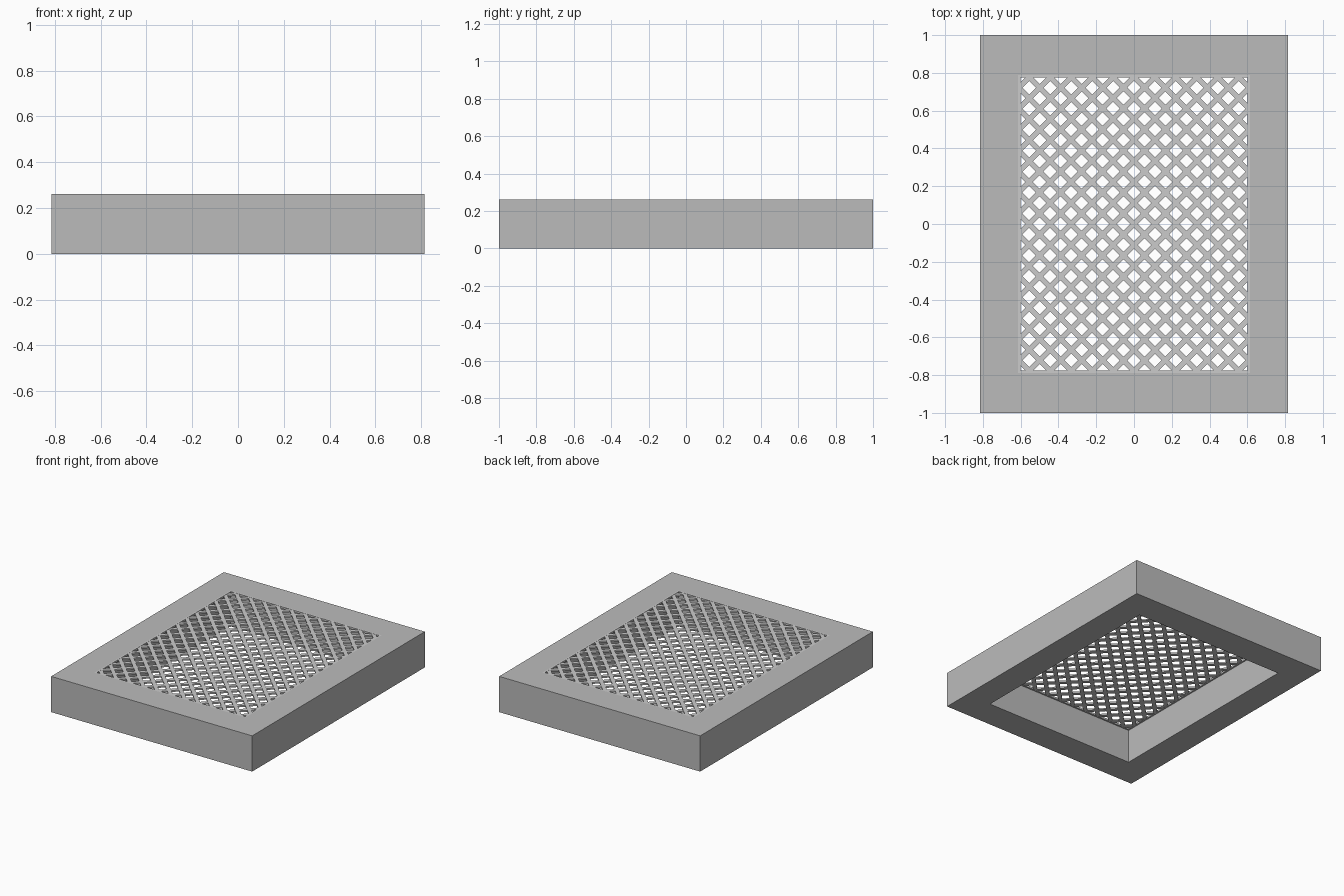
import bpy, bmesh
from math import sqrt
from mathutils import Vector

if "Cube" in bpy.data.objects:
    bpy.data.objects.remove(bpy.data.objects["Cube"])

OX, OY = 0.815, 1.0      # outer half size
IX, IY = 0.613, 0.788    # opening half size
H = 0.262


def make_object(name, bm, color=None):
    bmesh.ops.recalc_face_normals(bm, faces=bm.faces)
    me = bpy.data.meshes.new(name)
    bm.to_mesh(me)
    bm.free()
    ob = bpy.data.objects.new(name, me)
    bpy.context.collection.objects.link(ob)
    if color:
        mat = bpy.data.materials.new(name + "_grey")
        mat.diffuse_color = color
        mat.use_nodes = True
        mat.node_tree.nodes["Principled BSDF"].inputs["Base Color"].default_value = mat.diffuse_color
        me.materials.append(mat)
    return ob


def ring(bm, ox, oy, ix, iy, z0, z1):
    """Rectangular frame with an open middle."""
    loops = [[bm.verts.new((sx * x, sy * y, z)) for sx, sy in
              ((-1, -1), (1, -1), (1, 1), (-1, 1))]
             for x, y, z in ((ox, oy, z0), (ox, oy, z1), (ix, iy, z1), (ix, iy, z0))]
    for a, b in zip(loops, loops[1:] + loops[:1]):
        for i in range(4):
            j = (i + 1) % 4
            bm.faces.new((a[i], a[j], b[j], b[i]))


def clip(bm, x, y):
    """Trim the bars to the opening and cap the cut ends."""
    for n, p in (((1, 0, 0), x), ((-1, 0, 0), x), ((0, 1, 0), y), ((0, -1, 0), y)):
        n = Vector(n)
        geom = bm.verts[:] + bm.edges[:] + bm.faces[:]
        cut = bmesh.ops.bisect_plane(bm, geom=geom, plane_co=n * p, plane_no=n,
                                     clear_outer=True)["geom_cut"]
        edges = [e for e in cut if isinstance(e, bmesh.types.BMEdge)]
        bmesh.ops.holes_fill(bm, edges=edges, sides=0)


# thick outer frame
bm = bmesh.new()
ring(bm, OX, OY, IX, IY, 0, H)
make_object("outer_frame", bm, (0.5, 0.5, 0.5, 1))

# thin rim holding the mesh
bm = bmesh.new()
ring(bm, IX, IY, IX - 0.012, IY - 0.012, H - 0.014, H)
make_object("grille_rim", bm)

# diagonal bars, two crossing directions
PITCH, WIDTH = 0.111, 0.028
for name, s, z0, z1 in (("bars_rising", 1, H - 0.013, H - 0.002),
                        ("bars_falling", -1, H - 0.012, H - 0.001)):
    bm = bmesh.new()
    w = WIDTH / sqrt(2)
    for k in range(-13, 14):
        c = k * PITCH
        lo, hi = [[bm.verts.new((c + x, s * y, z)) for x, y in
                   ((-1 - w, -1), (-1 + w, -1), (1 + w, 1), (1 - w, 1))]
                  for z in (z0, z1)]
        bm.faces.new(lo[::-1])
        bm.faces.new(hi)
        for i in range(4):
            j = (i + 1) % 4
            bm.faces.new((lo[i], lo[j], hi[j], hi[i]))
    clip(bm, IX - 0.006, IY - 0.006)
    make_object(name, bm)
